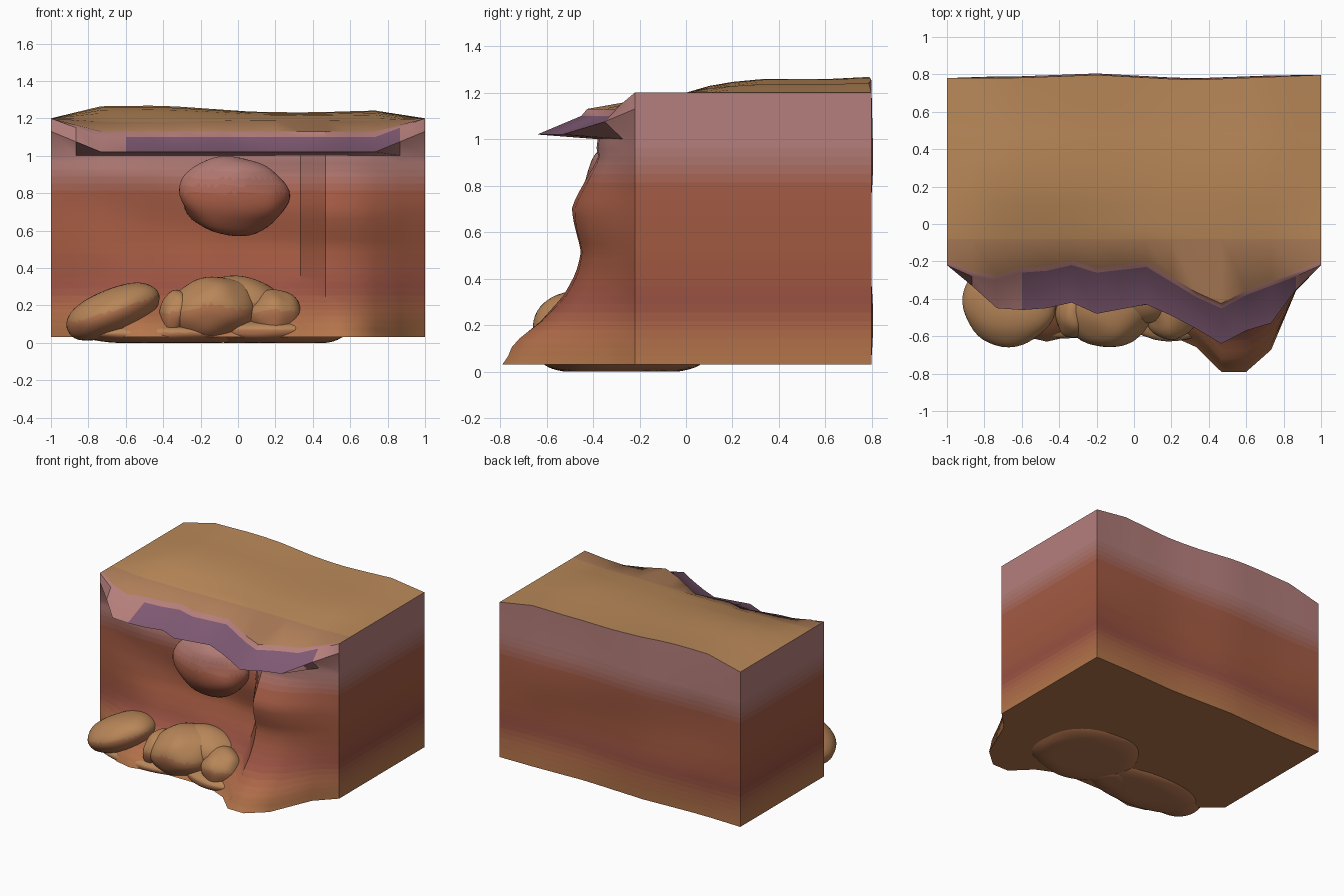
import bpy, bmesh, math
from mathutils import Vector, Euler, noise

if "Cube" in bpy.data.objects:
    bpy.data.objects.remove(bpy.data.objects["Cube"])


def interp(table, t):
    """Piecewise linear lookup; values may be numbers or colours."""
    if t <= table[0][0]:
        return table[0][1]
    for (a, va), (b, vb) in zip(table, table[1:]):
        if t <= b:
            f = (t - a) / (b - a)
            if isinstance(va, tuple):
                return tuple(p + (q - p) * f for p, q in zip(va, vb))
            return va + (vb - va) * f
    return table[-1][1]


def material(name, rgb):
    m = bpy.data.materials.get(name) or bpy.data.materials.new(name)
    m.diffuse_color = (*rgb, 1)
    m.use_nodes = True
    m.node_tree.nodes["Principled BSDF"].inputs["Base Color"].default_value = m.diffuse_color
    return m


# Sandstone strata colours by height
STRATA = [(0.05, (.46, .18, .07)), (0.18, (.42, .14, .065)), (0.30, (.31, .08, .055)),
          (0.50, (.36, .10, .05)), (0.80, (.37, .105, .06)), (0.94, (.43, .19, .17)),
          (1.10, (.46, .21, .20))]
TAN, PURPLE, SLOPE = (.49, .25, .10), (.21, .10, .17), (.43, .21, .10)


def band(z):
    k = round(z / 0.04)
    return material("strata_%02d" % k, interp(STRATA, k * 0.04))


def finish(name, bm, pick, angle=40):
    """Turn a bmesh into an object, colour its faces, smooth it."""
    bmesh.ops.recalc_face_normals(bm, faces=bm.faces)
    me = bpy.data.meshes.new(name)
    slots = {}
    for f in bm.faces:
        m = pick(f)
        if m.name not in slots:
            slots[m.name] = len(me.materials)
            me.materials.append(m)
        f.material_index = slots[m.name]
    bm.to_mesh(me)
    bm.free()
    ob = bpy.data.objects.new(name, me)
    bpy.context.collection.objects.link(ob)
    bpy.ops.object.select_all(action='DESELECT')
    ob.select_set(True)
    bpy.context.view_layer.objects.active = ob
    bpy.ops.object.shade_smooth_by_angle(angle=math.radians(angle))
    return ob


# Plan outlines of the cliff front, one y per column from x = -1 to 1
LIP = [-.22, -.33, -.45, -.46, -.45, -.42, -.48, -.455, -.43, -.49, -.56, -.64, -.57, -.53, -.35, -.22]
LEDGE = [-.22, -.28, -.30, -.26, -.25, -.22, -.26, -.245, -.23, -.31, -.39, -.45, -.38, -.33, -.28, -.22]
WALL = [-.22, -.23, -.25, -.26, -.25, -.24, -.25, -.25, -.24, -.25, -.26, -.47, -.46, -.40, -.30, -.22]
BASE = [-.22, -.33, -.48, -.60, -.63, -.60, -.58, -.58, -.58, -.60, -.66, -.80, -.80, -.68, -.36, -.22]
FLARE = [(.03, 1), (.12, .85), (.22, .45), (.32, .2), (.42, .08), (.52, 0)]
BULGE = [(.52, .01), (.71, -.01), (.84, .04), (.92, .08), (1, .09)]
CREST = [(-1, 0), (-.73, .062), (-.4, .065), (.1, .032), (.4, .03), (.73, .04), (1, 0)]
RAMP = [(-.08, -.3), (0, 0), (.1, .45), (.28, .93), (.6, .9), (.77, 1.05)]
BACK = [(-1, .78), (-.6, .782), (-.2, .797), (.3, .77), (.7, .785), (1, .797)]
TOP_Y = [.62, .48, .34, .2, .1, 0, -.08]
ROWS = [.03 + .0373 * i for i in range(26)][::-1]   # wall heights, top to bottom
N = len(LIP)


def column(i):
    x = -1 + 2 * i / (N - 1)
    e = min(1, (1 - abs(x)) / .267)
    k = min(1, (-.22 - WALL[i]) / .25)
    yb = interp(BACK, x)
    top = lambda y: 1.2 + interp(CREST, x) * interp(RAMP, y)
    pts = [(yb, top(yb))] + [(y, top(y)) for y in TOP_Y]
    pts += [(LEDGE[i] + .025, 1.2 - .07 * e), (LEDGE[i], 1.2 - .1 * e),
            (LIP[i], 1.13 - .11 * e),
            (WALL[i] + .09 * k, 1.0)]
    for z in ROWS:
        wave = .012 * e * math.sin(14 * z + 3 * x)
        y = WALL[i] + interp(BULGE, z) * k + interp(FLARE, z) * (BASE[i] - WALL[i]) + wave * (.05 < z < .95)
        pts.append((y, z))
    pts += [(yb + .008 * e * math.sin(9 * z + 2 * x), z) for z in reversed(ROWS)]
    return [Vector((x, y, z)) for y, z in pts]


# Cliff: closed profiles lofted along x
bm = bmesh.new()
kind = bm.faces.layers.int.new("kind")
cols = [[bm.verts.new(p) for p in column(i)] for i in range(N)]
P = len(cols[0])
F0 = len(TOP_Y) + 5            # first wall row in the profile
LAST = F0 + len(ROWS) - 1
for i in range(N - 1):
    for j in range(P):
        k = (j + 1) % P
        f = bm.faces.new((cols[i][j], cols[i][k], cols[i + 1][k], cols[i + 1][j]))
        if j < len(TOP_Y):
            f[kind] = 1
        elif j == len(TOP_Y):
            f[kind] = 2
        elif j == len(TOP_Y) + 2 and 3 <= i < N - 2:
            f[kind] = 3
# Flat side walls, one strip per stratum
for c in (cols[0], cols[-1]):
    for j in range(F0, LAST):
        q = P - 1 - (j - F0)
        bm.faces.new((c[j], c[j + 1], c[q - 1], c[q]))
    bm.faces.new(c[:F0 + 1] + [c[P - 1]])
PAINT = {1: ("top_tan", TAN), 2: ("top_slope", SLOPE), 3: ("ledge_purple", PURPLE)}
finish("cliff", bm, lambda f: material(*PAINT[f[kind]]) if f[kind]
       else band(f.calc_center_median().z))


def boulder(name, loc, size, rot, seed, pick, rough=.12):
    """Lumpy stone, flattened where it meets the ground."""
    bm = bmesh.new()
    bmesh.ops.create_icosphere(bm, subdivisions=4, radius=1)
    turn = Euler([math.radians(a) for a in rot]).to_matrix()
    for v in bm.verts:
        d = v.co.normalized()
        r = 1 + rough * noise.noise(d * 1.3 + Vector((seed * 7.3, seed, 0)))
        p = Vector([c * r * s for c, s in zip(d, size)])
        v.co = turn @ p + Vector(loc)
        v.co.z = max(v.co.z, 0.0)
    return finish(name, bm, pick)


def tan_stone(f):
    up = f.normal.z
    return material("boulder_tan", (.48, .24, .10)) if up > .1 else material("boulder_rust", (.46, .18, .08))


# Boulder wedged in the wall
boulder("wall_boulder", (-.02, -.28, .785), (.29, .16, .205), (0, 6, 0), 1,
        lambda f: band(min(1.05, f.calc_center_median().z + .02)))

# Boulders at the foot of the cliff
boulder("left_boulder", (-.67, -.42, .165), (.265, .235, .125), (0, -22, 0), 2, tan_stone, .05)
boulder("small_boulder", (-.34, -.46, .15), (.08, .15, .14), (0, 10, 0), 3, tan_stone)
boulder("middle_boulder", (-.14, -.43, .17), (.25, .23, .18), (0, -10, 0), 4, tan_stone, .08)
boulder("upper_boulder", (.0, -.36, .20), (.24, .18, .155), (0, 5, 0), 9, tan_stone, .05)
boulder("right_boulder", (.20, -.46, .14), (.145, .16, .145), (0, -10, 0), 6, tan_stone)

# Rubble sunk under the cliff
boulder("buried_rubble_right", (.2, -.27, .06), (.40, .36, .085), (0, 0, 0), 8, tan_stone, .08)
boulder("buried_rubble_left", (-.42, -.39, .05), (.44, .23, .06), (0, 0, 0), 5, tan_stone, .08)
